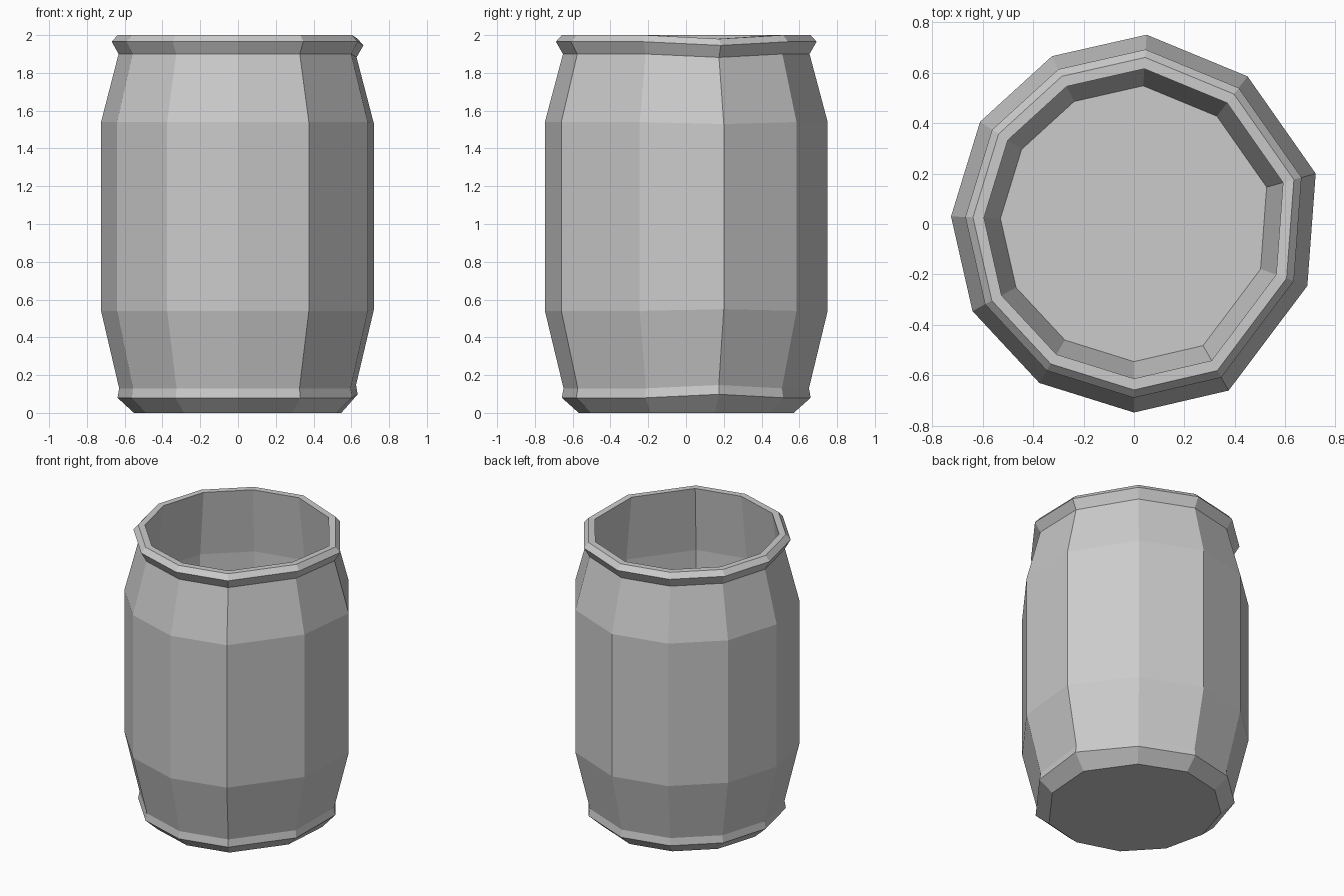
import bpy
import bmesh

old = bpy.data.objects.get("Cube")
if old:
    bpy.data.objects.remove(old, do_unlink=True)

# Single plain grey material
grey = bpy.data.materials.new("plain grey")
grey.use_nodes = True
colour = (0.6, 0.6, 0.6, 1)
grey.diffuse_color = colour
grey.node_tree.nodes["Principled BSDF"].inputs["Base Color"].default_value = colour

# Hand-cut eleven-sided outline at the belly, counter-clockwise
outline = [(0.05, 0.75), (-0.325, 0.665), (-0.61, 0.405), (-0.725, 0.03),
           (-0.64, -0.345), (-0.375, -0.63), (0, -0.747), (0.375, -0.66),
           (0.687, -0.245), (0.72, 0.20), (0.45, 0.585)]
DENTED = 9  # the corner whose rim sags slightly

# Profile as (scale of outline, height): base, belly, rim, then the hollow
profile = [(0.76, 0), (0.88, 0.08), (0.868, 0.13), (1, 0.54), (1, 1.54),
           (0.872, 1.9), (0.922, 1.965), (0.88, 2), (0.82, 2),
           (0.9, 1.54), (0.9, 0.54), (0.73, 0.1)]

bm = bmesh.new()
rings = []
for scale, z in profile:
    ring = []
    for i, (x, y) in enumerate(outline):
        sag = 0.98 if i == DENTED and z > 0 else 1
        ring.append(bm.verts.new((x * scale, y * scale, 1 + (z - 1) * sag)))
    rings.append(ring)

# Walls between neighbouring rings
n = len(outline)
for low, high in zip(rings, rings[1:]):
    for i in range(n):
        j = (i + 1) % n
        bm.faces.new((low[i], low[j], high[j], high[i]))

# Underside and inner floor
bm.faces.new(rings[0][::-1])
bm.faces.new(rings[-1])
bmesh.ops.recalc_face_normals(bm, faces=bm.faces[:])

mesh = bpy.data.meshes.new("barrel")
bm.to_mesh(mesh)
bm.free()
mesh.materials.append(grey)
barrel = bpy.data.objects.new("barrel", mesh)
bpy.context.collection.objects.link(barrel)
